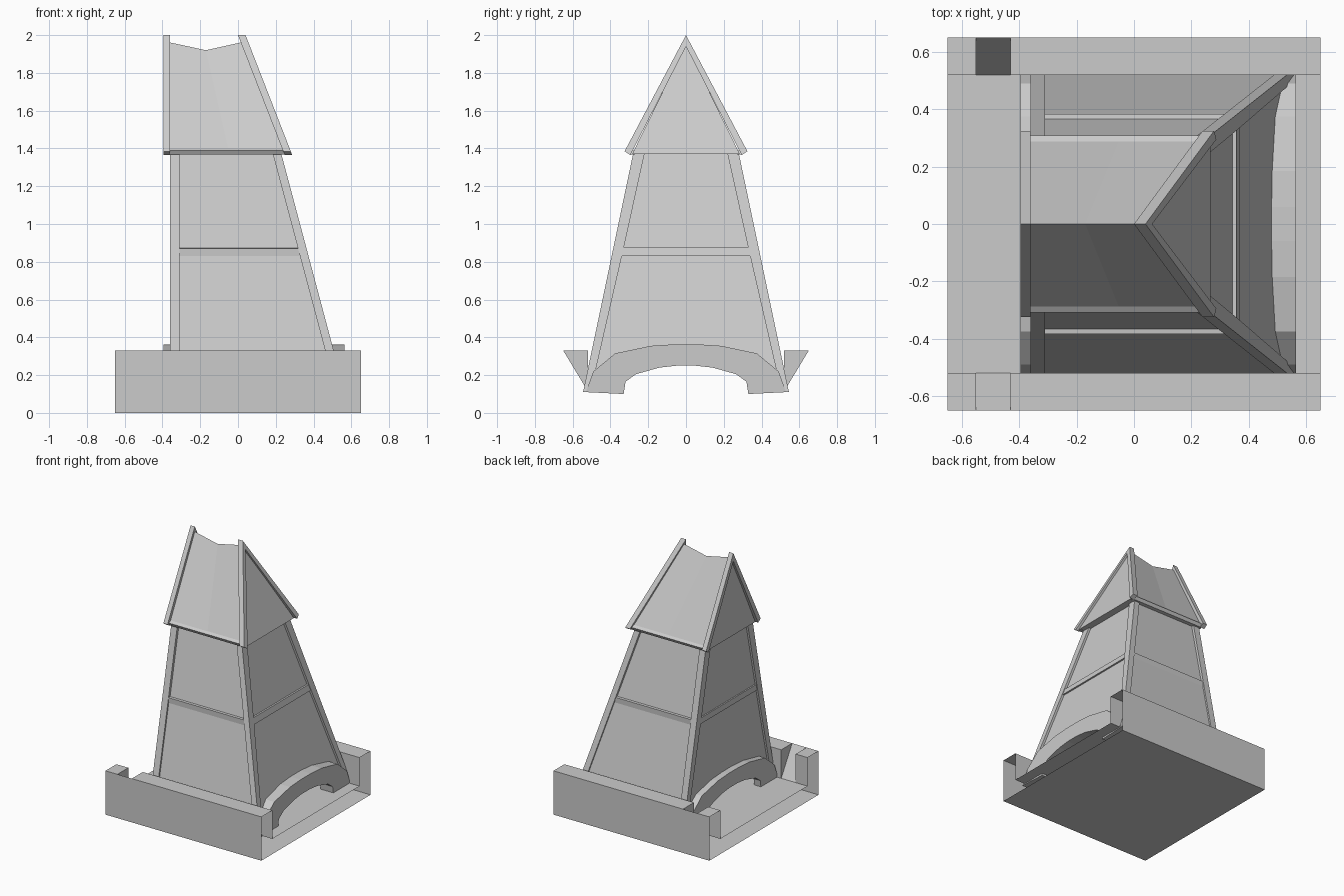
import bpy, bmesh

if "Cube" in bpy.data.objects:
    bpy.data.objects.remove(bpy.data.objects["Cube"])

def fx(z): return 0.565 - (z - 0.11) * 0.266      # tower right slope
def gy(z): return 0.545 - (z - 0.11) * 0.21       # tower front/back slope
def hx(z): return 0.04 + (2.0 - z) * 0.389        # roof hip slope

def make(name, polys):
    """Object from polygons given as point lists."""
    bm = bmesh.new()
    for p in polys:
        bm.faces.new([bm.verts.new(c) for c in p])
    bmesh.ops.remove_doubles(bm, verts=bm.verts, dist=1e-4)
    bmesh.ops.recalc_face_normals(bm, faces=bm.faces)
    me = bpy.data.meshes.new(name)
    bm.to_mesh(me)
    bm.free()
    ob = bpy.data.objects.new(name, me)
    bpy.context.collection.objects.link(ob)
    return ob

def prism_polys(prof, x0, x1, caps=True):
    """Extrude a (y, z) profile between two x limits (number or function of z)."""
    f0 = x0 if callable(x0) else lambda z: x0
    f1 = x1 if callable(x1) else lambda z: x1
    a = [(f0(z), y, z) for y, z in prof]
    b = [(f1(z), y, z) for y, z in prof]
    n = len(prof)
    polys = [[a[i], a[(i + 1) % n], b[(i + 1) % n], b[i]] for i in range(n)]
    return polys + ([a, b] if caps else [])

def prism(name, prof, x0, x1, both=False):
    make(name, prism_polys(prof, x0, x1))
    if both:
        make(name + "_back", prism_polys([(-y, z) for y, z in prof], x0, x1))

# Base: hollow trough with open ends and a sloped notch in each wall
H, F, O, I = 0.33, 0.115, 0.65, 0.52
wall = [(-O, 0), (-O, H), (-I, H), (-I, F), (I, F), (I, H), (O, H), (O, 0)]
notch = [(-O, 0), (-O, H), (-I, F), (I, F), (O, H), (O, 0)]
base = []
for prof, x0, x1 in ((wall, -O, -0.55), (notch, -0.55, -0.43), (wall, -0.43, O)):
    base += prism_polys(prof, x0, x1, caps=False)
for x in (-0.55, -0.43):
    for s in (-1, 1):
        base.append([(x, s * O, H), (x, s * I, H), (x, s * I, F)])
make("base", base)

# Corner posts
post = [(-gy(.11), .11), (-gy(1.37), 1.37), (-.22, 1.37), (-.335, .85), (-.505, .11)]
prism("right_post", post, lambda z: fx(z) - 0.045, fx, True)
prism("left_post", post, -0.36, -0.31, True)

# Front and back panels with a sloped ledge between the two levels
side = [(-(gy(.11) - .012), .11), (-(gy(.83) - .012), .83), (-(gy(.87) - .002), .87),
        (-(gy(.87) - .02), .872), (-(gy(1.37) - .02), 1.37),
        (-(gy(1.37) - .04), 1.37), (-(gy(.11) - .04), .11)]
prism("front_panel", side, -0.33, lambda z: fx(z) - 0.03, True)

# Arches over both open ends
outer = [(.53, .11), (.49, .22), (.375, .315), (.185, .355), (.06, .363)]
inner = [(.33, .1), (.32, .165), (.265, .205), (.14, .24), (.05, .25)]
def across(pts): return pts + [(-y, z) for y, z in reversed(pts)]
arch = across(outer) + across(inner)[::-1]
prism("right_arch", arch, 0.46, 0.565)
prism("left_arch", arch, -0.395, -0.34)

# End panels, cut away below the arches
low = across([(.49, .2), (.36, .29), (.18, .32)])
end = [(-.345, .85), (-.23, 1.37), (.23, 1.37), (.345, .85)]
prism("right_panel", low + end, lambda z: fx(z) - .03, lambda z: fx(z) - .018)
prism("left_panel", low + end, -0.345, -0.333)

# Cross beams on the end panels
beam = [(-.345, .83), (-.335, .875), (.335, .875), (.345, .83)]
prism("right_beam", beam, lambda z: fx(z) - .03, lambda z: fx(z) - .005)
prism("left_beam", beam, -0.355, -0.33)

# Roof rafters
rafter = [(0, 2.0), (-.325, 1.385), (-.295, 1.365), (0, 1.94)]
prism("left_rafter", rafter, -0.395, -0.36, True)
prism("right_rafter", rafter, lambda z: hx(z) - 0.04, hx, True)

# Sagging roof slopes
roof = []
for s in (-1, 1):
    ridge = [(-.365, 0, 1.962), (-.17, 0, 1.92), (.02, 0, 1.962)]
    eave = [(-.365, s * .295, 1.39), (-.05, s * .295, 1.39), (.25, s * .295, 1.39)]
    for i in range(2):
        roof.append([ridge[i], ridge[i + 1], eave[i + 1], eave[i]])
make("roof_slopes", roof)

# Eave boards, gable panels and soffit
board = [(-.285, 1.405), (-.308, 1.39), (-.295, 1.367), (-.27, 1.367)]
prism("eave_board", board, -0.365, lambda z: hx(z) - 0.03, True)
gable = [(0, 1.95), (-.285, 1.37), (.285, 1.37)]
prism("right_gable", gable, lambda z: hx(z) - .03, lambda z: hx(z) - .018)
prism("left_gable", gable, -0.378, -0.366)
make("soffit", [[(-.37, -.29, 1.37), (.26, -.29, 1.37), (.26, .29, 1.37), (-.37, .29, 1.37)]])
